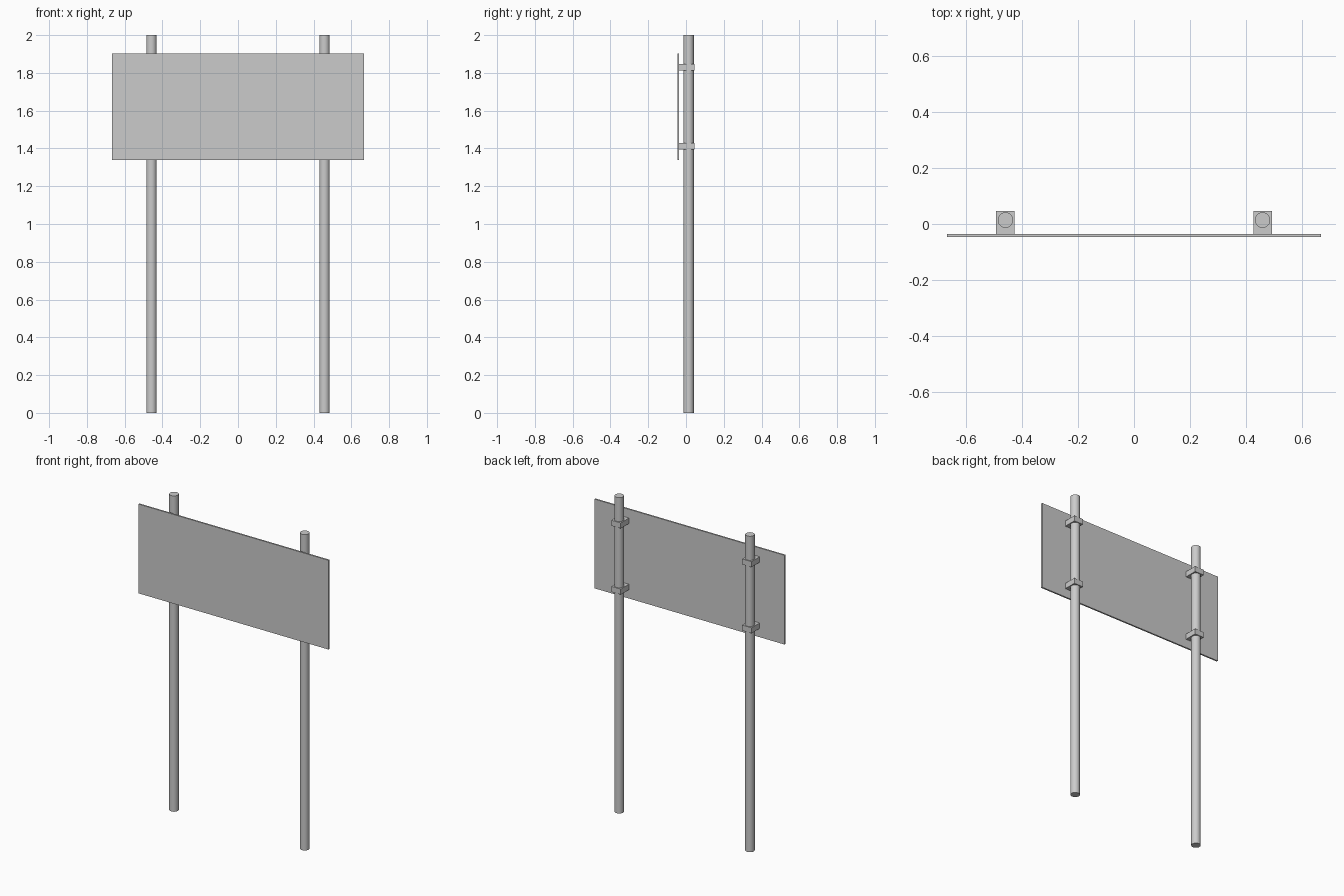
import bpy

if "Cube" in bpy.data.objects:
    bpy.data.objects.remove(bpy.data.objects["Cube"])

POST_X, POST_Y, POST_R = 0.458, 0.014, 0.0275


def box(name, x, y, z):
    """Box from (min, max) ranges on each axis."""
    bpy.ops.mesh.primitive_cube_add(
        size=1, location=[(a + b) / 2 for a, b in (x, y, z)])
    ob = bpy.context.object
    ob.name = name
    ob.scale = [b - a for a, b in (x, y, z)]
    bpy.ops.object.transform_apply(location=False, rotation=False, scale=True)
    return ob


# Sign panel on the front
box("sign_panel", (-0.666, 0.666), (-0.046, -0.036), (1.338, 1.903))

for side, label in ((-1, "left"), (1, "right")):
    x = side * POST_X
    # Round post
    bpy.ops.mesh.primitive_cylinder_add(
        vertices=32, radius=POST_R, depth=2, location=(x, POST_Y, 1))
    bpy.context.object.name = f"{label}_post"
    bpy.ops.object.shade_smooth_by_angle()

    # Clamp blocks holding the panel to the post
    for z, level in ((1.411, "lower"), (1.83, "upper")):
        box(f"{label}_{level}_clamp", (x - 0.033, x + 0.033),
            (-0.036, 0.046), (z - 0.0175, z + 0.0175))
